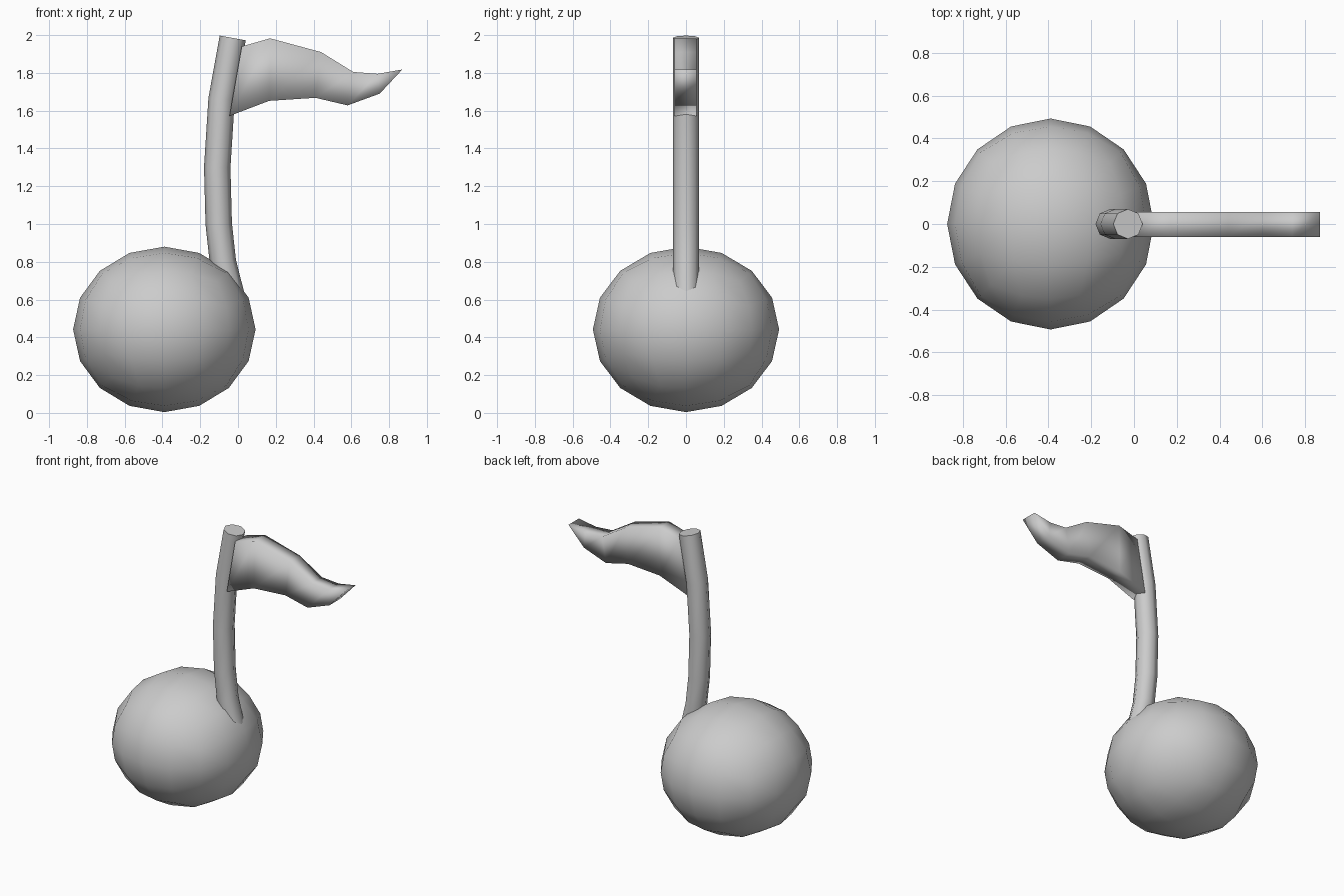
import bpy, bmesh
from math import sin, cos, tan, pi
from mathutils import Vector

if "Cube" in bpy.data.objects:
    bpy.data.objects.remove(bpy.data.objects["Cube"])


def finish(bm, name, angle=None):
    bmesh.ops.recalc_face_normals(bm, faces=bm.faces)
    mesh = bpy.data.meshes.new(name)
    bm.to_mesh(mesh)
    bm.free()
    obj = bpy.data.objects.new(name, mesh)
    bpy.context.collection.objects.link(obj)
    bpy.ops.object.select_all(action='DESELECT')
    obj.select_set(True)
    bpy.context.view_layer.objects.active = obj
    if angle is None:
        bpy.ops.object.shade_smooth()
    else:
        bpy.ops.object.shade_smooth_by_angle(angle=angle)
    return obj


# Note head: a cube with 4 x 4 faces per side, blown up to a flattened ball
bm = bmesh.new()
bmesh.ops.create_cube(bm, size=2)
bmesh.ops.subdivide_edges(bm, edges=bm.edges, cuts=3, use_grid_fill=True)
for v in bm.verts:
    d = Vector([tan(c * pi / 4) for c in v.co]).normalized()
    v.co = (-0.39 + d.x * 0.483, d.y * 0.493, 0.442 + d.z * 0.438)
finish(bm, "note_head")

# Stem: eight-sided bent tube, rings square to the path
path = [Vector((x, 0, z)) for x, z in [
    (-0.035, 0.62), (-0.08, 0.80), (-0.102, 1.0), (-0.11, 1.3),
    (-0.087, 1.66), (-0.028, 1.985)]]
bm = bmesh.new()
rings = []
for i, p in enumerate(path):
    t = (path[min(i + 1, len(path) - 1)] - path[max(i - 1, 0)]).normalized()
    side = Vector((t.z, 0, -t.x))
    rings.append([bm.verts.new(p + side * 0.07 * cos(k * pi / 4)
                               + Vector((0, 0.07 * sin(k * pi / 4), 0)))
                  for k in range(8)])
for a, b in zip(rings, rings[1:]):
    for k in range(8):
        bm.faces.new((a[k], a[(k + 1) % 8], b[(k + 1) % 8], b[k]))
bm.faces.new(rings[0])
bm.faces.new(rings[-1])
finish(bm, "stem", pi / 3)

# Flag: thick wavy strip that closes to an edge at its tip
top = [(0.02, 1.94), (0.17, 1.983), (0.44, 1.91), (0.61, 1.805), (0.74, 1.795)]
bottom = [(-0.045, 1.572), (0.165, 1.652), (0.41, 1.668), (0.58, 1.628), (0.75, 1.69)]
tip = (0.87, 1.818)
Y0, Y1 = -0.06, 0.056
bm = bmesh.new()
sections = [[bm.verts.new((c[0], y, c[1])) for c, y in
             ((u, Y0), (u, Y1), (l, Y1), (l, Y0))] for u, l in zip(top, bottom)]
for a, b in zip(sections, sections[1:]):
    for k in range(4):
        bm.faces.new((a[k], a[(k + 1) % 4], b[(k + 1) % 4], b[k]))
t0, t1 = (bm.verts.new((tip[0], y, tip[1])) for y in (Y0, Y1))
a, b, c, d = sections[-1]
for f in ((a, b, t1, t0), (c, d, t0, t1), (b, c, t1), (d, a, t0)):
    bm.faces.new(f)
bm.faces.new(sections[0])
finish(bm, "flag")
